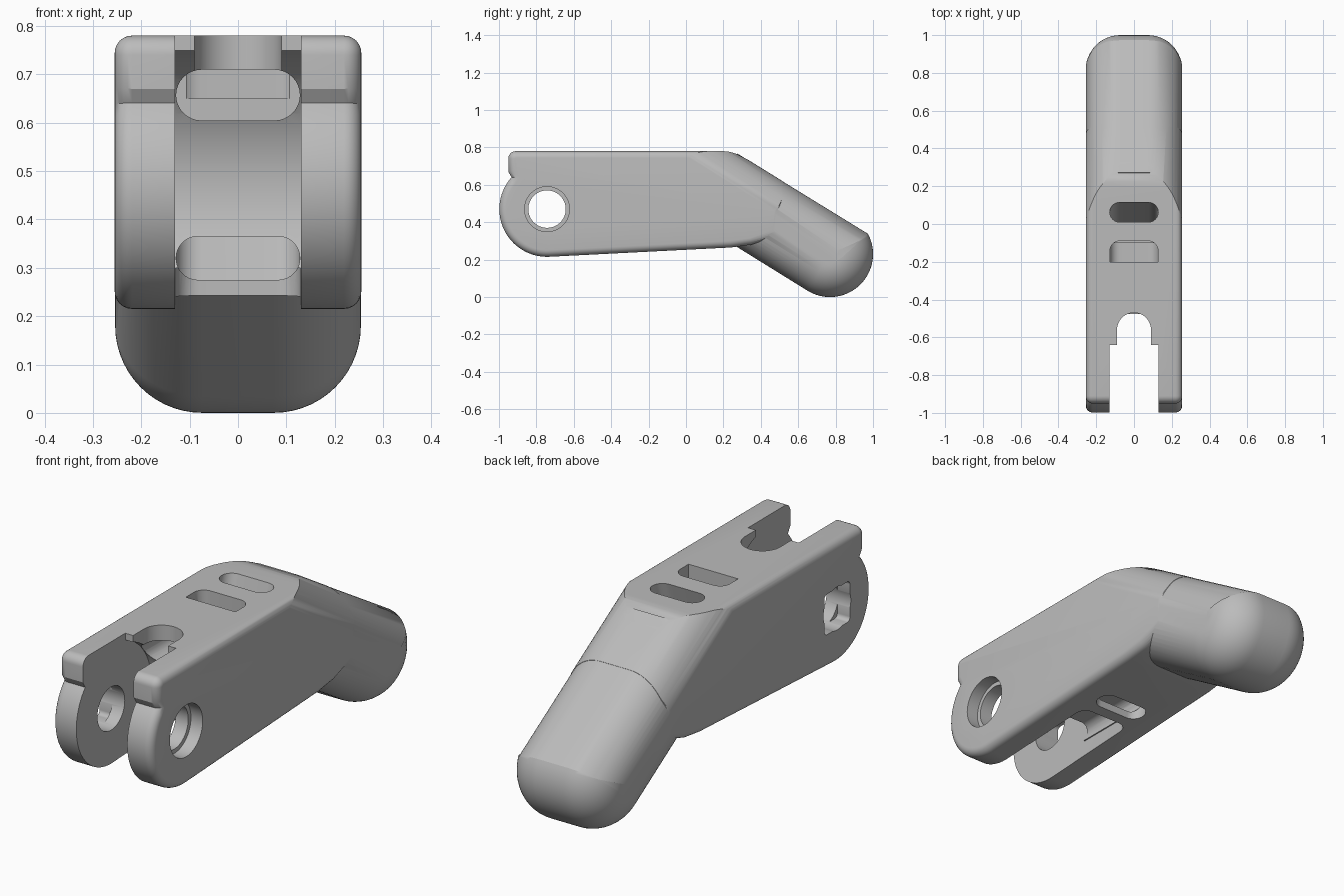
import bpy, bmesh
from math import sin, cos, pi, radians
from mathutils import Vector

if "Cube" in bpy.data.objects:
    bpy.data.objects.remove(bpy.data.objects["Cube"], do_unlink=True)

grey = bpy.data.materials.new("plain grey")
grey.use_nodes = True
grey.diffuse_color = (0.5, 0.5, 0.5, 1)
grey.node_tree.nodes["Principled BSDF"].inputs["Base Color"].default_value = (0.5, 0.5, 0.5, 1)

# Placement of profile (u, v) and depth w for each extrusion direction
along_x = lambda u, v, w: (w, u, v)
along_y = lambda u, v, w: (u, w, v)
along_z = lambda u, v, w: (u, v, w)


def arc(cu, cv, r, a0, a1, n=24):
    angles = [radians(a0 + (a1 - a0) * i / n) for i in range(n + 1)]
    return [(cu + r * cos(a), cv + r * sin(a)) for a in angles]


def rounded_rect(u0, u1, v0, v1, r, n=8):
    return (arc(u1 - r, v1 - r, r, 0, 90, n) + arc(u0 + r, v1 - r, r, 90, 180, n)
            + arc(u0 + r, v0 + r, r, 180, 270, n) + arc(u1 - r, v0 + r, r, 270, 360, n))


def slot_shape(cv, half_width=0.128, r=0.0525):
    return arc(half_width - r, cv, r, -90, 90, 16) + arc(r - half_width, cv, r, 90, 270, 16)


def inset(pts, d):
    """Move a closed profile inward by d with mitred corners."""
    p = [Vector(q) for q in pts]
    area = sum(a.x * b.y - a.y * b.x for a, b in zip(p, p[1:] + p[:1]))
    s = 1 if area > 0 else -1
    result = []
    for i, q in enumerate(p):
        e1 = (q - p[i - 1]).normalized()
        e2 = (p[(i + 1) % len(p)] - q).normalized()
        n1, n2 = Vector((-e1.y, e1.x)) * s, Vector((-e2.y, e2.x)) * s
        result.append(q + (n1 + n2) * d / (1 + n1.dot(n2)))
    return result


def prism(name, pts, w0, w1, place=along_x, r=0, steps=10):
    """Extrude a profile from w0 to w1, rounding both rims by r."""
    layers = [(w0, 0), (w1, 0)]
    if r:
        quarter = [i * pi / 2 / steps for i in range(steps + 1)]
        low = [(w0 + r - r * sin(a), r - r * cos(a)) for a in reversed(quarter)]
        high = [(w1 - r + r * sin(a), r - r * cos(a)) for a in quarter]
        layers = low + high
    bm = bmesh.new()
    rings = [[bm.verts.new(place(u, v, w)) for u, v in inset(pts, d)] for w, d in layers]
    for a, b in zip(rings, rings[1:]):
        for i in range(len(pts)):
            bm.faces.new((a[i - 1], a[i], b[i], b[i - 1]))
    bm.faces.new(rings[0])
    bm.faces.new(rings[-1])
    bmesh.ops.recalc_face_normals(bm, faces=bm.faces)
    mesh = bpy.data.meshes.new(name)
    bm.to_mesh(mesh)
    bm.free()
    mesh.materials.append(grey)
    obj = bpy.data.objects.new(name, mesh)
    bpy.context.collection.objects.link(obj)
    return obj


def combine(target, other, operation):
    other.hide_render = True
    mod = target.modifiers.new(operation, 'BOOLEAN')
    mod.operation, mod.object, mod.solver = operation, other, 'EXACT'
    bpy.context.view_layer.objects.active = target
    bpy.ops.object.modifier_apply(modifier=mod.name)
    bpy.data.objects.remove(other, do_unlink=True)


# Hinge block: round knuckle, stop tooth and straight body
PIN = (-0.743, 0.47)
body_profile = (arc(-0.91, 0.74, 0.04, 90, 180, 8) + [(-0.95, 0.67)]
                + arc(*PIN, 0.255, 138, 273, 32)
                + [(0.24, 0.265), (0.35, 0.28), (0.5, 0.33), (0.52, 0.64), (0.3, 0.75),
                   (0.275, 0.763), (0.25, 0.772), (0.225, 0.778), (0.2, 0.78)])
link = prism("finger_link", body_profile, -0.255, 0.255, r=0.036, steps=6)

# Round the body's rear shoulders to match the sloping arm
d, n = Vector((0.85, -0.527)), Vector((0.527, 0.85))
tip = Vector((0.97, 0.336))
upper = tip + n * 0.002
shoulder = [upper + d * 0.6, upper - d * 2.5, upper - d * 2.5 - n * 1.6, upper + d * 0.6 - n * 1.6]
combine(link, prism("shoulder_trim", shoulder, -0.257, 0.257, r=0.182, steps=14), 'INTERSECT')

# Sloping arm with rounded end
cap = arc(0.77, 0.23, 0.23, 28, -121.8, 40)
arm_profile = [tip - d * 0.82] + cap + [Vector(cap[-1]) - d * 0.706]
combine(link, prism("arm", arm_profile, -0.254, 0.254, r=0.18, steps=14), 'UNION')

# Fork opening with its cylindrical back wall, top notch and lower clearance
fork = [(-1.2, -0.1), (-0.64, -0.1), (-0.64, 1), (-1.2, 1)]
cutters = [
    prism("fork_gap", fork, -0.13, 0.13),
    prism("knuckle_clearance", arc(*PIN, 0.298, 0, 354, 59), -0.1305, 0.1305),
    prism("top_notch", arc(0, -0.56, 0.09, 0, 180) + [(-0.09, -0.7), (0.09, -0.7)], 0.63, 1, along_z),
    prism("lower_clearance", rounded_rect(-0.129, 0.129, -0.85, -0.2, 0.05), 0.1, 0.3, along_z),
]

# Cord channels
slanted = lambda u, v, w: (u, v + 0.0625 + 0.288 * (w - 0.78), w)
exit_shape = [(-0.127, -0.2), (0.127, -0.2)] + arc(0.077, -0.14, 0.05, 0, 90, 8) + arc(-0.077, -0.14, 0.05, 90, 180, 8)
cutters += [
    prism("upper_channel", slot_shape(0.657), -0.6, -0.1, along_y),
    prism("upper_channel_exit", exit_shape, 0.65, 0.9, along_z),
    prism("lower_channel", slot_shape(0.32, r=0.045), -0.6, -0.08, along_y),
    prism("slanted_channel", slot_shape(0, 0.1285), 0.1, 0.9, slanted),
]

# Pin hole, round head seat on one side and square nut pocket on the other
y, z = PIN
cutters += [
    prism("pin_hole", arc(y, z, 0.1, 0, 354, 59), -0.4, 0.4),
    prism("head_seat", arc(y, z, 0.12, 0, 354, 59), 0.195, 0.4),
    prism("nut_pocket", rounded_rect(y - 0.094, y + 0.094, z - 0.094, z + 0.094, 0.02), -0.4, -0.19),
]
for cutter in cutters:
    combine(link, cutter, 'DIFFERENCE')

bpy.ops.object.select_all(action='DESELECT')
link.select_set(True)
bpy.context.view_layer.objects.active = link
bpy.ops.object.shade_smooth_by_angle(angle=radians(30))
